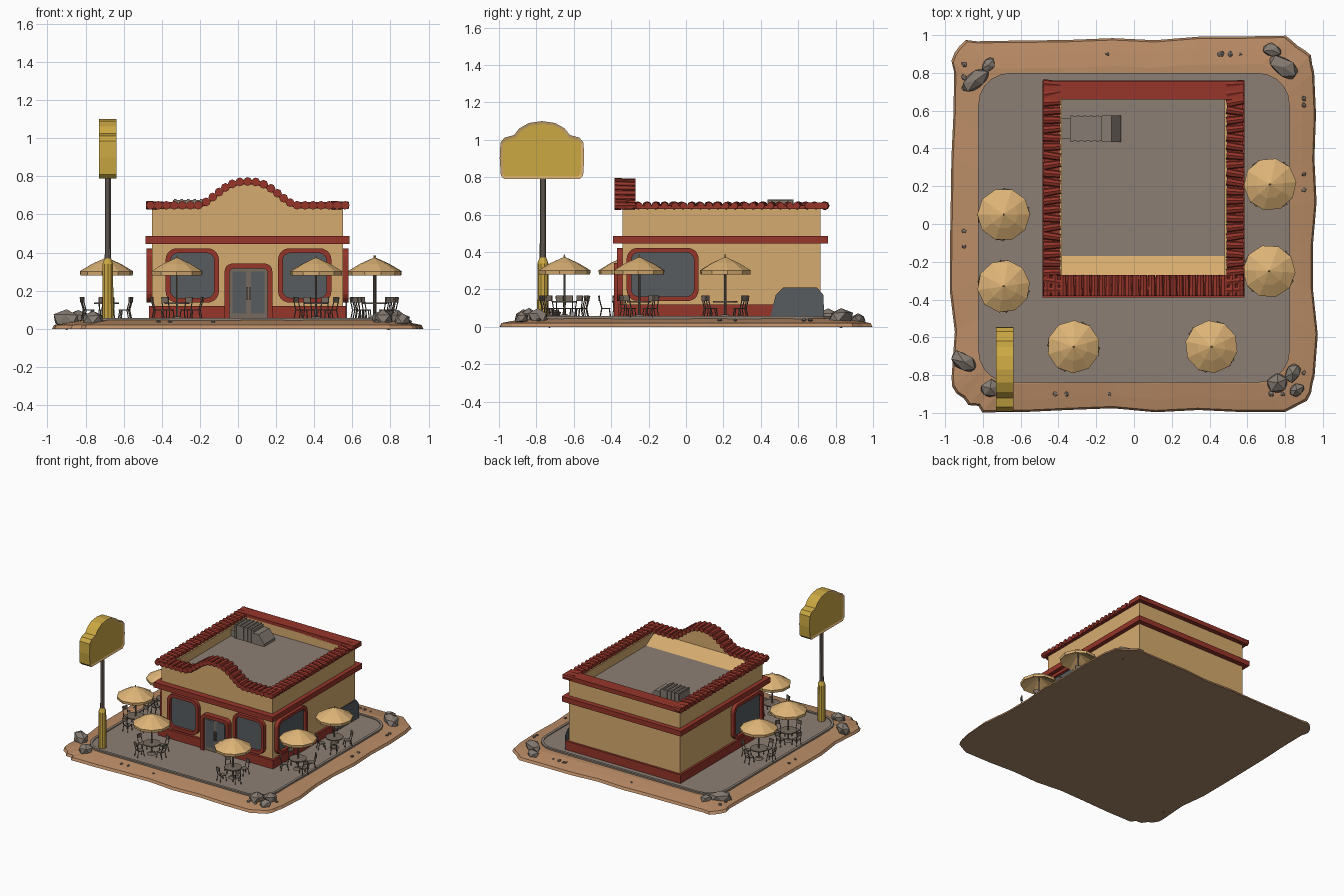
import bpy, bmesh, math, random
from mathutils import Vector, Matrix

if "Cube" in bpy.data.objects:
    bpy.data.objects.remove(bpy.data.objects["Cube"])
random.seed(4)

def lin(h):
    c = [int(h[i:i + 2], 16) / 255 for i in (0, 2, 4)]
    return [x / 12.92 if x < .04 else ((x + .055) / 1.055) ** 2.4 for x in c] + [1]

M = {}
for n, h in dict(wall="D6AB6E", red="96352A", asphalt="8C7F74", dirt="BA8C66", soil="A98666", glass="575C60",
                 yellow="CBA843", canopy="DDB376", metal="766A60", rock="857B72").items():
    M[n] = bpy.data.materials.new(n)
    M[n].diffuse_color = lin(h)

def finish(name, bm, *mats):
    bmesh.ops.recalc_face_normals(bm, faces=bm.faces)
    me = bpy.data.meshes.new(name)
    bm.to_mesh(me)
    bm.free()
    for m in mats:
        me.materials.append(M[m])
    return place(name, me)

def place(name, me, loc=(0, 0, 0), yaw=0):
    ob = bpy.data.objects.new(name, me)
    ob.location = loc
    ob.rotation_euler.z = yaw
    bpy.context.collection.objects.link(ob)
    return ob

def add_box(bm, x0, x1, y0, y1, z0, z1, T=Matrix()):
    m = Matrix.Translation(((x0 + x1) / 2, (y0 + y1) / 2, (z0 + z1) / 2)) @ Matrix.Diagonal((x1 - x0, y1 - y0, z1 - z0, 1))
    bmesh.ops.create_cube(bm, size=1, matrix=T @ m)

def box(name, mat, *b):
    bm = bmesh.new()
    add_box(bm, *b)
    return finish(name, bm, mat)

def add_cyl(bm, p0, p1, r0, r1=None, n=8, T=Matrix()):
    p0, p1 = Vector(p0), Vector(p1)
    d = p1 - p0
    m = Matrix.Translation((p0 + p1) / 2) @ d.to_track_quat('Z', 'Y').to_matrix().to_4x4()
    bmesh.ops.create_cone(bm, cap_ends=True, segments=n, radius1=r0, radius2=r0 if r1 is None else r1,
                          depth=d.length, matrix=T @ m)

def rrect(cx, cy, w, h, r, n=5):
    pts = []
    for k, (sx, sy) in enumerate(((1, 1), (-1, 1), (-1, -1), (1, -1))):
        for i in range(n + 1):
            a = (k + i / n) * math.pi / 2
            pts.append((cx + sx * (w / 2 - r) + r * math.cos(a), cy + sy * (h / 2 - r) + r * math.sin(a)))
    return pts

def to3(p, t, axis):
    return {'x': (t, p[0], p[1]), 'y': (p[0], t, p[1]), 'z': (p[0], p[1], t)}[axis]

def loft(bm, loops, caps=True, closed=False):
    vs = [[bm.verts.new(p) for p in l] for l in loops]
    pairs = list(zip(vs, vs[1:])) + ([(vs[-1], vs[0])] if closed else [])
    for a, b in pairs:
        for i in range(len(a)):
            j = (i + 1) % len(a)
            bm.faces.new((a[i], a[j], b[j], b[i]))
    return [bm.faces.new(vs[0]), bm.faces.new(vs[-1])] if caps else []

def prism(name, mat, pts, axis, lo, hi):
    bm = bmesh.new()
    loft(bm, [[to3(p, t, axis) for p in pts] for t in (lo, hi)])
    return finish(name, bm, mat)

def frame(name, mat, outer, inner, axis, lo, hi):
    bm = bmesh.new()
    loft(bm, [[to3(p, t, axis) for p in l] for l, t in ((outer, lo), (outer, hi), (inner, hi), (inner, lo))], False, True)
    return finish(name, bm, mat)

# ground: wobbly dirt slab with a kerbed asphalt pad
bm = bmesh.new()
edge = []
for x, y in rrect(0, 0, 1.92, 1.96, .17, 6):
    edge.append(Vector((x, y)))
rim = []
for a, b in zip(edge, edge[1:] + edge[:1]):
    k = 7 if (b - a).length > .5 else 1
    rim += [a.lerp(b, i / k) for i in range(k)]
rim = [p * random.uniform(.985, 1.02) for p in rim]
caps = loft(bm, [[(p.x * s, p.y * s, z) for p in rim] for s, z in ((1, 0), (.99, .02), (.93, .032), (.85, .045))])
caps[0].material_index = 1
finish("dirt_ground", bm, "dirt", "soil")
P = [rrect(0, -.02, 1.65 - d, 1.64 - d, .17 - d / 2) for d in (0, .04)]
prism("asphalt_pad", "asphalt", P[0], 'z', .02, .05)
frame("kerb", "asphalt", P[0], P[1], 'z', .04, .057)

# building walls, recessed roof
def crest(x):
    d = min(abs(x - .05) / .27, 1)
    return .64 + .125 * (.5 + .5 * math.cos(math.pi * d ** 1.3))
xs = [-.45 + i / 40 for i in range(41)]
prism("front_wall", "wall", [(-.45, .04), *[(x, crest(x)) for x in xs], (.55, .04)], 'y', -.34, -.28)
box("left_wall", "wall", -.45, -.38, -.3, .72, .04, .64)
box("right_wall", "wall", .48, .55, -.3, .72, .04, .64)
box("back_wall", "wall", -.45, .55, .66, .72, .04, .64)
box("flat_roof", "asphalt", -.4, .5, -.3, .68, .54, .57)
prism("parapet_slope", "wall", [(-.29, .64), (-.17, .571), (-.29, .56)], 'x', -.39, .49)

# red trims: baseboard, belt band, roof edge
box("baseboard", "red", -.467, .567, -.36, .737, .045, .12)
box("belt_band", "red", -.485, .585, -.39, .76, .445, .487)
for n, x in (("left", -.475), ("right", .495)):
    box(n + "_roof_edge", "red", x, x + .08, -.37, .75, .63, .65)
box("back_roof_edge", "red", -.48, .58, .66, .757, .63, .665)
xe = [-.475 + i * 1.05 / 42 for i in range(43)]
prism("front_roof_edge", "red", [(x, crest(x) - .008) for x in xe] + [(x, crest(x) + .016) for x in reversed(xe)],
      'y', -.372, -.278)

# roof tiles over the side walls and the curved crest
bm = bmesh.new()
for i in range(24):
    y = -.35 + i * 1.09 / 23
    for x in (-.48, .49):
        j = random.uniform(-.008, .008)
        add_cyl(bm, (x, y + j, .648), (x + .09, y - j, .648), .023, .019, 8)
x = -.46
while x < .57:
    add_cyl(bm, (x, -.382, crest(x) + .008), (x, -.27, crest(x) + .008), .023, .019, 8)
    x += .042 / math.hypot(1, (crest(x + .01) - crest(x)) / .01)
finish("roof_tiles", bm, "red")

# windows
def window(name, axis, c, w, wall, out):
    o, i = rrect(c, .28, w, .285, .06), rrect(c, .28, w - .05, .235, .04)
    frame(name + "_frame", "red", o, i, axis, wall, wall + out * .03)
    prism(name + "_glass", "glass", i, axis, wall, wall + out * .008)
window("front_left_window", 'y', -.24, .28, -.34, -1)
window("front_right_window", 'y', .35, .28, -.34, -1)
window("right_window", 'x', -.125, .385, .55, 1)
window("left_window", 'x', -.125, .385, -.45, -1)
prism("side_wall_patch", "glass", [(.45, .05), (.48, .17), (.52, .21), (.7, .21), (.735, .17), (.738, .05)], 'x', .564, .571)

# double door
o, i = rrect(.055, .18, .25, .325, .04), rrect(.055, .18, .2, .275, .025)
frame("door_frame", "red", o, i, 'y', -.34, -.385)
prism("door_leaves", "metal", i, 'y', -.34, -.366)
for n, x in (("left", .007), ("right", .103)):
    box(n + "_door_glass", "glass", x - .035, x + .035, -.37, -.362, .08, .3)
    s = .041 if x < .05 else -.041
    box(n + "_door_handle", "metal", x + s - .004, x + s + .004, -.38, -.36, .15, .22)

# rooftop cooling unit
bm = bmesh.new()
add_box(bm, -.34, -.17, .44, .57, .565, .675)
for k in range(5):
    add_box(bm, -.335 + k * .034, -.322 + k * .034, .435, .575, .57, .682)
add_box(bm, -.38, -.33, .45, .56, .565, .62)
loft(bm, [[to3(p, t, 'y') for p in ((-.17, .565), (-.07, .565), (-.07, .59), (-.12, .655), (-.17, .655))] for t in (.435, .575)])
finish("cooling_unit", bm, "rock")

# roadside sign on a pole
half = [(.2, .79), (.22, .81), (.226, .9), (.222, .985), (.2, 1.012), (.15, 1.025), (.12, 1.062), (.07, 1.09), (0, 1.1)]
pts = [(-.77 + a, z) for a, z in half] + [(-.77 - a, z) for a, z in half[-2::-1]]
bm = bmesh.new()
caps = loft(bm, [[to3(p, t, 'x') for p in pts] for t in (-.73, -.637)])
bmesh.ops.recalc_face_normals(bm, faces=bm.faces)
r = bmesh.ops.inset_individual(bm, faces=caps, thickness=.016, depth=-.006)
for f in r['faces']:
    f.material_index = 1
for f in caps:
    f.material_index = 0
finish("sign_board", bm, "yellow", "canopy")
bm = bmesh.new()
add_cyl(bm, (-.683, -.765, .04), (-.683, -.765, .8), .018, .016, 10)
finish("sign_pole", bm, "metal")
bm = bmesh.new()
add_cyl(bm, (-.683, -.765, .04), (-.683, -.765, .34), .031, .029, 10)
add_cyl(bm, (-.683, -.765, .34), (-.683, -.765, .37), .029, .018, 10)
finish("sign_pole_sleeve", bm, "yellow")

# patio sets: table, four chairs, parasol
bm = bmesh.new()
add_cyl(bm, (0, 0, .13), (0, 0, .138), .066, n=12)
add_cyl(bm, (0, 0, .05), (0, 0, .35), .006, n=6)
add_cyl(bm, (0, 0, .05), (0, 0, .065), .035, .02, 8)
for k in range(4):
    T = Matrix.Rotation(k * math.pi / 2 + .15 * (-1) ** k, 4, 'Z')
    add_box(bm, .075, .122, -.023, .023, .096, .102, T)
    for s in (-.02, .02):
        add_cyl(bm, (.08, s, .097), (.073, s * 1.15, .05), .003, n=5, T=T)
        add_cyl(bm, (.138, s * .9, .165), (.12, s, .098), .003, n=5, T=T)
        add_cyl(bm, (.12, s, .098), (.13, s * 1.15, .05), .003, n=5, T=T)
    add_box(bm, .129, .137, -.02, .02, .138, .168, T)
tables = finish("table_and_chairs", bm, "metal")
bm = bmesh.new()
loft(bm, [[(r * math.cos(a * math.pi / 5), r * math.sin(a * math.pi / 5), z) for a in range(10)]
          for r, z in ((.004, .35), (.134, .284), (.137, .28), (.14, .302), (.075, .341), (.006, .372))])
add_cyl(bm, (0, 0, .368), (0, 0, .386), .006, .003, 6)
parasol = finish("parasol", bm, "canopy")
spots = [(-.69, .05), (-.69, -.33), (-.32, -.65), (.41, -.65), (.715, -.25), (.72, .21)]
for k, (x, y) in enumerate(spots):
    for ob in (tables, parasol):
        if k:
            place(ob.name + "_" + str(k + 1), ob.data, (x, y, 0), k * 1.4)
        else:
            ob.location = (x, y, 0)

# boulders and pebbles: x, y, half length, half width, half height, yaw
rocks = [(-.84, .76, .09, .05, .05, .6), (-.77, .84, .05, .035, .04, .9), (.79, .83, .1, .055, .055, -.6),
         (.73, .92, .055, .04, .03, -.4), (-.9, -.73, .09, .05, .055, -.6), (-.76, -.87, .06, .05, .045, .3),
         (.76, -.84, .065, .055, .05, .4), (.84, -.79, .06, .045, .05, 1), (.86, -.88, .05, .035, .035, .5)]
for k in range(22):
    a, s = random.uniform(-.85, .85), random.choice((-.9, .9))
    q = random.uniform(.01, .02)
    rocks.append((*random.choice(((a, s), (s, a))), q, q * .8, q * .6, a * 3))
bm = bmesh.new()
for x, y, l, w, h, yaw in rocks:
    T = Matrix.Translation((x, y, .035 + h * .3)) @ Matrix.Rotation(yaw, 4, 'Z') @ Matrix.Diagonal((l, w, h, 1))
    vs = bmesh.ops.create_icosphere(bm, subdivisions=1, radius=1)['verts']
    for v in vs:
        v.co = T @ (v.co * random.uniform(.85, 1.1))
finish("boulders", bm, "rock")

for m in bpy.data.materials:
    if m.users and not m.is_grease_pencil:
        m.use_nodes = True
        m.node_tree.nodes["Principled BSDF"].inputs["Base Color"].default_value = m.diffuse_color
